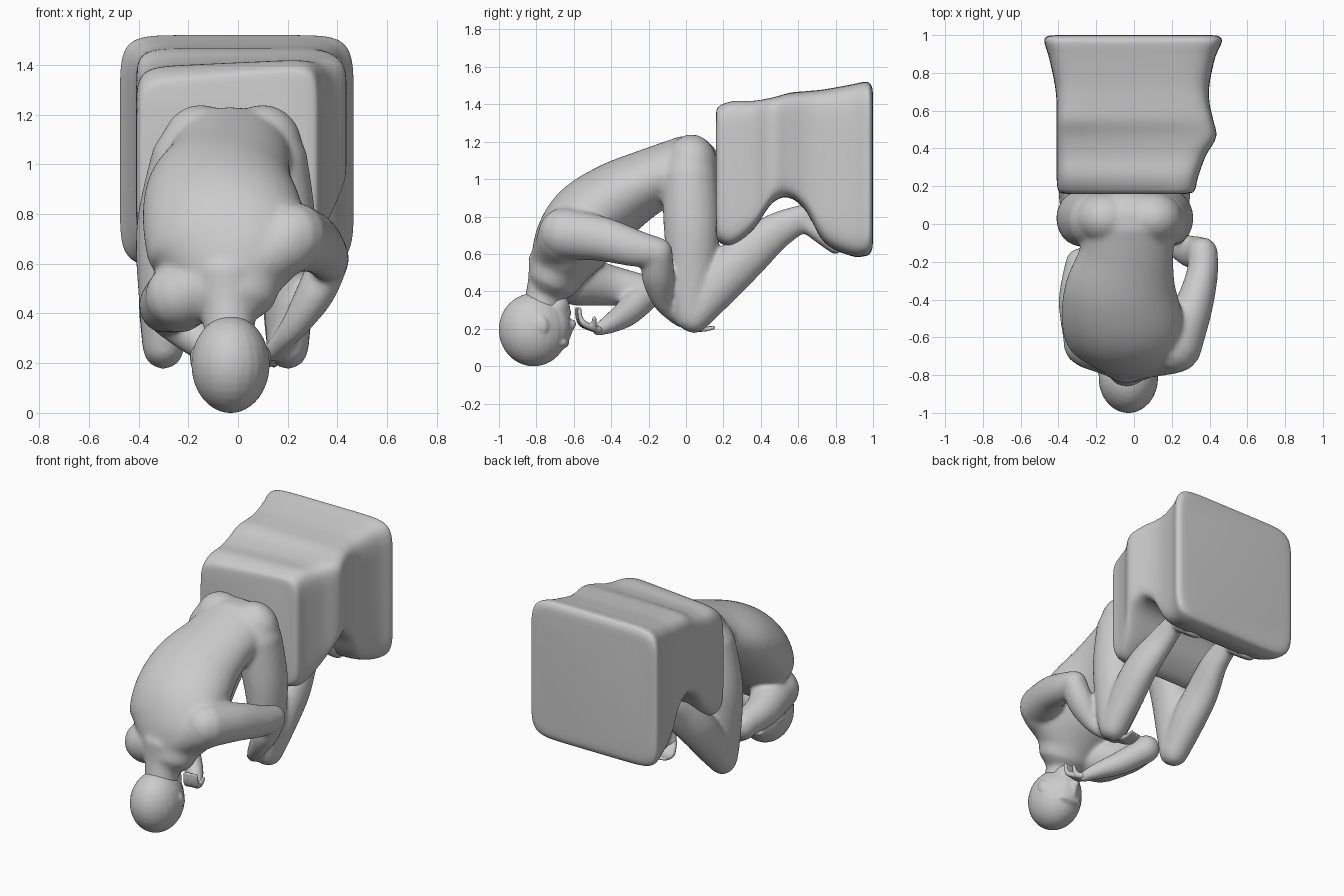
import bpy, bmesh, math
from mathutils import Vector, Matrix

if "Cube" in bpy.data.objects:
    bpy.data.objects.remove(bpy.data.objects["Cube"])

V = Vector


def spline(rows, steps=6):
    """Catmull-Rom through rows of equal-length numbers."""
    out = []
    n = len(rows)
    for i in range(n - 1):
        p0, p1, p2, p3 = rows[max(i - 1, 0)], rows[i], rows[i + 1], rows[min(i + 2, n - 1)]
        for s in range(steps):
            t = s / steps
            out.append([0.5 * (2 * b + (c - a) * t + (2 * a - 5 * b + 4 * c - d) * t * t
                               + (3 * b - a - 3 * c + d) * t ** 3)
                        for a, b, c, d in zip(p0, p1, p2, p3)])
    return out + [list(rows[-1])]


def skin_rings(bm, rings):
    rv = [[bm.verts.new(p) for p in r] for r in rings]
    n = len(rv[0])
    for a, b in zip(rv, rv[1:]):
        for i in range(n):
            bm.faces.new((a[i], a[(i + 1) % n], b[(i + 1) % n], b[i]))
    bm.faces.new(rv[0][::-1])
    bm.faces.new(rv[-1])


def limb(bm, rows, sides=20):
    """Rounded tube; row = x, y, z, half width, half depth, sideways slope."""
    rows = spline([list(r) + [r[3], 0][len(r) - 4:] for r in rows])
    pts = [V(r[:3]) for r in rows]
    frames = []
    for i, r in enumerate(rows):
        t = (pts[min(i + 1, len(pts) - 1)] - pts[max(i - 1, 0)]).normalized()
        side = V((1, 0, r[5]))
        side = (side - t * side.dot(t)).normalized()
        frames.append((pts[i], t, side, t.cross(side), r[3], r[4]))

    def ring(f, off=0, k=1):
        c, t, s, u, a, b = f
        c = c + t * off * min(a, b)
        return [c + s * (a * k * math.cos(q)) + u * (b * k * math.sin(q))
                for q in (2 * math.pi * i / sides for i in range(sides))]
    caps = [(math.sin(q), math.cos(q)) for q in (0.5, 0.95, 1.3, 1.5)]
    rings = [ring(frames[0], -o, k) for o, k in reversed(caps)]
    rings += [ring(f) for f in frames]
    rings += [ring(frames[-1], o, k) for o, k in caps]
    skin_rings(bm, rings)


def blob(bm, c, size, tilt=0):
    m = Matrix.Translation(c) @ Matrix.Rotation(tilt, 4, 'X') @ Matrix.Diagonal((*size, 1))
    bmesh.ops.create_uvsphere(bm, u_segments=24, v_segments=16, radius=1, matrix=m)


def hand(bm, wrist, palm_dir, spread, curl):
    w, d, s, c = V(wrist), V(palm_dir).normalized(), V(spread).normalized(), V(curl).normalized()
    for i in range(4):
        k = i - 1.5
        a = w + s * k * 0.012
        b = w + d * 0.085 + s * k * 0.024
        e = b + d * 0.025 + c * 0.03
        f = e + c * 0.045
        limb(bm, [(*a, .02), (*b, .018), (*e, .013), (*f, .011)], 10)
    a = w + d * 0.03 + s * 0.03
    limb(bm, [(*w, .02), (*a, .018), (*(a + s * .03 + c * .05), .012)], 10)


def finish(bm, name, voxel=0, smooth=0):
    bmesh.ops.recalc_face_normals(bm, faces=bm.faces)
    me = bpy.data.meshes.new(name)
    bm.to_mesh(me)
    bm.free()
    ob = bpy.data.objects.new(name, me)
    bpy.context.collection.objects.link(ob)
    if voxel:
        rm = ob.modifiers.new("merge", 'REMESH')
        rm.mode = 'VOXEL'
        rm.voxel_size = voxel
        rm.use_smooth_shade = True
        sm = ob.modifiers.new("soften", 'SMOOTH')
        sm.factor = 0.5
        sm.iterations = smooth
    return ob


bm = bmesh.new()
# torso, hips to neck
limb(bm, [(-.03, .01, 1.05, .25, .185, 0), (-.04, -.16, 1.005, .25, .17, 0),
          (-.07, -.36, .9, .3, .2, .05), (-.06, -.52, .775, .325, .22, .15),
          (-.03, -.62, .64, .32, .2, .3), (-.03, -.69, .5, .2, .15, .3)], 32)
limb(bm, [(-.04, -.7, .54, .15), (-.04, -.74, .42, .112), (-.03, -.78, .28, .1)])
# buttocks
for x in (-.15, .1):
    blob(bm, (x, .03, 1.07), (.16, .14, .17))
# shoulder slopes
limb(bm, [(-.05, -.7, .52, .13), (-.24, -.63, .47, .135)])
limb(bm, [(-.02, -.7, .56, .13), (.2, -.66, .69, .135)])

# legs, folded under the body
for hip, mid, knee, foot in ((.13, .185, .2, .17), (-.2, -.28, -.3, -.27)):
    limb(bm, [(hip, .02, 1.02, .15), (mid, .03, .74, .13, .15),
              (knee, .03, .45, .1, .125), (knee, .03, .27, .085, .095)])
    limb(bm, [(knee, .045, .26, .085), (knee, .17, .43, .1, .12),
              (knee, .31, .58, .095, .125), (foot, .48, .72, .075, .1),
              (foot, .64, .8, .055, .07)])
    limb(bm, [(foot, .62, .79, .055), (foot, .7, .72, .06, .05),
              (foot, .8, .63, .06, .035)])

# right arm
limb(bm, [(.22, -.65, .71, .14), (.31, -.45, .68, .105, .12), (.36, -.27, .63, .085, .1),
          (.365, -.15, .61, .08)])
limb(bm, [(.365, -.15, .605, .08), (.31, -.15, .48, .078, .088), (.22, -.12, .34, .055),
          (.13, -.03, .24, .036)])
# left arm
limb(bm, [(-.24, -.58, .46, .14), (-.29, -.4, .43, .11), (-.28, -.21, .4, .085)])
limb(bm, [(-.28, -.21, .39, .085), (-.15, -.31, .29, .075), (-.04, -.4, .23, .055),
          (.02, -.47, .195, .036)])
finish(bm, "crouching_body", .011, 22)

# hands
bm = bmesh.new()
hand(bm, (.13, -.03, .24), (-.2, .8, -.4), (1, .2, 0), (0, .8, .15))
hand(bm, (.02, -.47, .195), (.25, -.8, .3), (1, .2, 0), (0, -.1, 1))
finish(bm, "hands", .006, 4)

# head: cranium, face, jaw, nose, brow, lips, ears
bm = bmesh.new()
blob(bm, (-.03, -.815, .195), (.158, .187, .196))
blob(bm, (-.03, -.73, .2), (.115, .115, .15), -.15)
blob(bm, (-.03, -.695, .31), (.085, .075, .085))
limb(bm, [(-.03, -.635, .15, .016), (-.03, -.62, .2, .02), (-.03, -.61, .225, .026)], 12)
blob(bm, (-.03, -.66, .125), (.085, .035, .03))
blob(bm, (-.03, -.637, .285), (.045, .025, .025))
for x in (-.172, .112):
    blob(bm, (x, -.77, .22), (.022, .035, .05), .3)
finish(bm, "head", .009, 6)

# draped block over the lower legs: y, left, right, bottom, top, sideways slope of top
stations = [(.16, -.36, .28, .72, 1.33, .06), (.175, -.4, .32, .665, 1.37, .06),
            (.25, -.41, .34, .645, 1.405, .04), (.36, -.41, .38, .73, 1.41, .03),
            (.46, -.41, .435, .87, 1.43, .02), (.55, -.41, .42, .9, 1.46, 0),
            (.64, -.41, .4, .83, 1.47, 0), (.74, -.42, .4, .66, 1.48, 0),
            (.88, -.45, .43, .59, 1.505, 0), (.965, -.475, .465, .59, 1.52, 0),
            (.993, -.46, .45, .62, 1.495, 0), (1.0, -.41, .41, .67, 1.45, 0)]
bm = bmesh.new()
rings = []
for y, xl, xr, zb, zt, tilt in spline(stations, 5):
    ring = []
    for i in range(64):
        q = 2 * math.pi * (i + .5) / 64
        c, s = (math.copysign(abs(f(q)) ** .24, f(q)) for f in (math.cos, math.sin))
        x = (xl + xr) / 2 + c * (xr - xl) / 2
        z = (zb + zt) / 2 + s * (zt - zb) / 2 + tilt * c * .5 * (s + 1) / 2
        ring.append((x, min(y, 1), z))
    rings.append(ring)
skin_rings(bm, rings)
block = finish(bm, "draped_block")
bpy.context.view_layer.objects.active = block
block.select_set(True)
bpy.ops.object.shade_smooth_by_angle(angle=math.radians(50))
